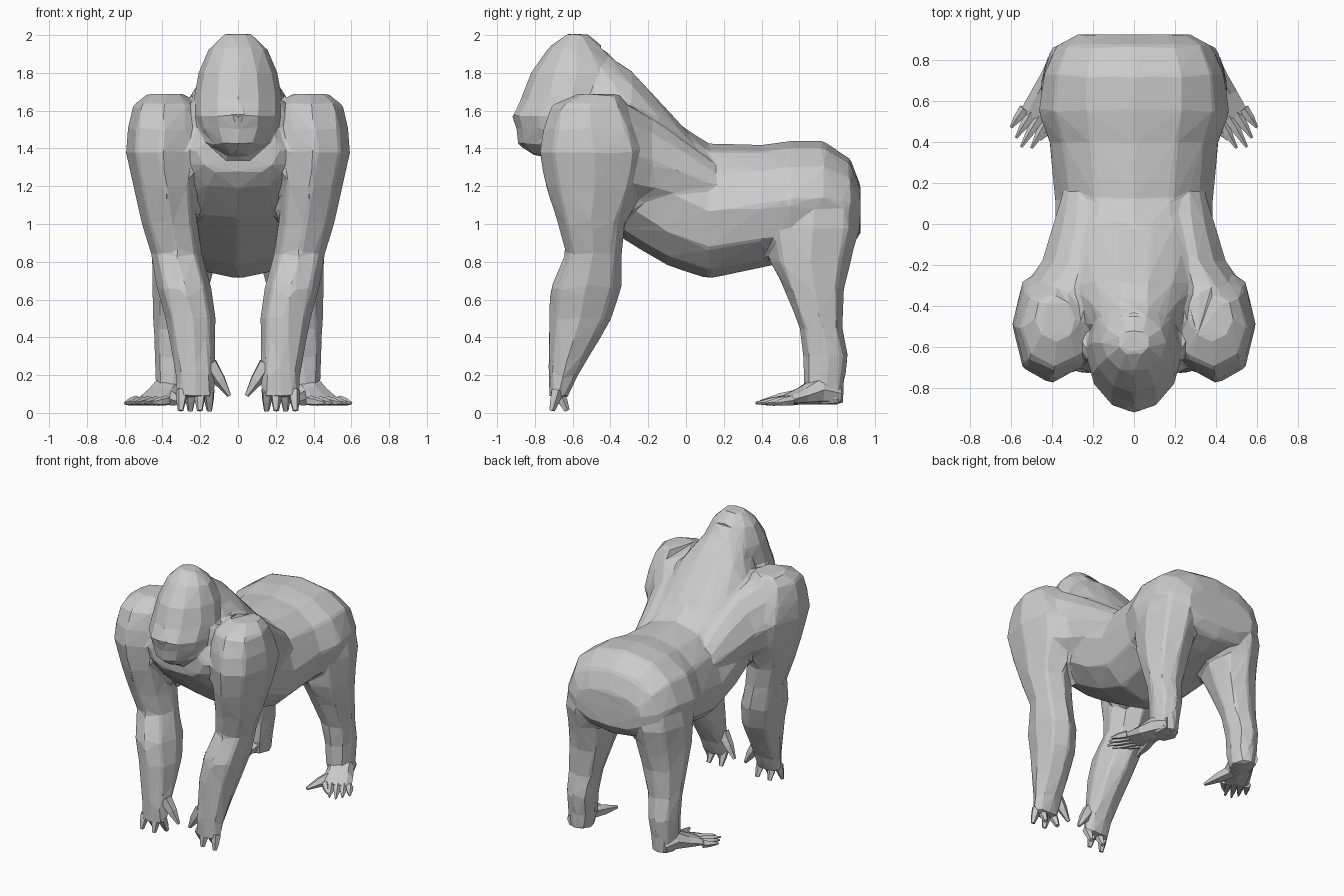
import bpy, bmesh, math
from mathutils import Vector


def finish(name, bm):
    bmesh.ops.recalc_face_normals(bm, faces=bm.faces)
    me = bpy.data.meshes.new(name)
    bm.to_mesh(me)
    bm.free()
    ob = bpy.data.objects.new(name, me)
    bpy.context.collection.objects.link(ob)
    ob.modifiers.new("mirror", 'MIRROR').use_mirror_merge = False
    return ob


def ring(c, u, v, n, power=2.3, taper=0.0):
    """Rounded polygon; taper narrows the +v side."""
    pts = []
    for i in range(n):
        a = 2 * math.pi * i / n
        cu, sv = math.cos(a), math.sin(a)
        p = abs(cu) ** (2 / power) * (1 if cu > 0 else -1)
        q = abs(sv) ** (2 / power) * (1 if sv > 0 else -1)
        pts.append(Vector(c) + Vector(u) * p * (1 - taper * max(q, 0)) + Vector(v) * q)
    return pts


def loft(bm, rings):
    vs = [[bm.verts.new(p) for p in r] for r in rings]
    n = len(vs[0])
    for a, b in zip(vs, vs[1:]):
        for i in range(n):
            bm.faces.new((a[i], a[(i + 1) % n], b[(i + 1) % n], b[i]))
    bm.faces.new(vs[0])
    bm.faces.new(vs[-1])


def digit(bm, a, b, r, tip=0.25, n=5):
    a, b = Vector(a), Vector(b)
    d = (b - a).normalized()
    u = d.orthogonal().normalized()
    w = d.cross(u)
    m = a.lerp(b, 0.5)
    loft(bm, [ring(c, u * k, w * k, n, 2) for c, k in ((a, r), (m, r * 0.8), (b, r * tip))])


def lengthwise(bm, rows, n):
    """Rows of y, top z, bottom z, half width, narrowing of the top, x."""
    loft(bm, [ring((x, y, (t + b) / 2), (w, 0, 0), (0, 0, (t - b) / 2), n, 2.3, k)
              for y, t, b, w, k, x in rows])


def limb(bm, rows, n=8):
    """Rows of z, x, y, half width in x, half depth in y."""
    loft(bm, [ring((x, y, z), (rx, 0, 0), (0, ry, 0), n, 2.2) for z, x, y, rx, ry in rows])


body = bmesh.new()

# Torso
lengthwise(body, [(0.925, 1.20, 0.95, 0.28, 0, 0), (0.87, 1.345, 0.87, 0.38, 0.05, 0),
                  (0.73, 1.44, 0.83, 0.44, 0.05, 0), (0.55, 1.44, 0.80, 0.47, 0.1, 0),
                  (0.40, 1.42, 0.77, 0.415, 0.1, 0), (0.12, 1.425, 0.71, 0.385, 0.12, 0),
                  (-0.10, 1.57, 0.78, 0.385, 0.3, 0), (-0.30, 1.78, 0.90, 0.40, 0.6, 0),
                  (-0.48, 1.80, 1.02, 0.40, 0.6, 0), (-0.66, 1.62, 1.18, 0.30, 0.3, 0),
                  (-0.73, 1.50, 1.27, 0.22, 0, 0)], 12)

# Nape running from the crown down to the back
lengthwise(body, [(-0.57, 1.99, 1.45, 0.17, 0.4, 0), (-0.44, 1.92, 1.40, 0.25, 0.35, 0),
                  (-0.29, 1.82, 1.35, 0.31, 0.4, 0), (0.04, 1.46, 1.2, 0.30, 0.25, 0)], 10)

# Shoulder blade joining arm and back
lengthwise(body, [(-0.52, 1.68, 1.15, 0.17, 0.2, 0.40), (-0.36, 1.67, 1.15, 0.20, 0.25, 0.37),
                  (-0.18, 1.57, 1.10, 0.19, 0.3, 0.26), (0.15, 1.33, 1.10, 0.12, 0.3, 0.23)], 10)

# Head: z, front y, back y, half width
head = [(1.36, -0.80, -0.62, 0.07), (1.42, -0.89, -0.50, 0.155), (1.51, -0.90, -0.42, 0.215),
        (1.57, -0.925, -0.38, 0.23), (1.66, -0.875, -0.33, 0.235), (1.80, -0.825, -0.33, 0.21),
        (1.93, -0.73, -0.43, 0.155), (2.007, -0.64, -0.52, 0.075)]
loft(body, [ring((0, (f + b) / 2, z), (w, 0, 0), (0, (b - f) / 2, 0), 12, 1.85)
            for z, f, b, w in head])

# Arm with shoulder
limb(body, [(1.69, 0.38, -0.46, 0.10, 0.11), (1.63, 0.39, -0.51, 0.165, 0.20), (1.50, 0.40, -0.50, 0.185, 0.26),
            (1.38, 0.405, -0.49, 0.19, 0.29),
            (1.20, 0.385, -0.49, 0.17, 0.255), (1.00, 0.36, -0.50, 0.15, 0.18),
            (0.84, 0.325, -0.49, 0.135, 0.15), (0.66, 0.285, -0.53, 0.145, 0.19),
            (0.50, 0.25, -0.56, 0.135, 0.17), (0.20, 0.225, -0.65, 0.105, 0.08),
            (0.08, 0.225, -0.675, 0.10, 0.05)])

# Leg
limb(body, [(1.24, 0.22, 0.68, 0.15, 0.16), (1.13, 0.265, 0.67, 0.165, 0.235), (0.98, 0.275, 0.67, 0.18, 0.255),
            (0.80, 0.285, 0.66, 0.17, 0.215),
            (0.65, 0.305, 0.68, 0.15, 0.16), (0.45, 0.33, 0.715, 0.12, 0.115),
            (0.30, 0.34, 0.74, 0.105, 0.12), (0.15, 0.345, 0.73, 0.095, 0.11), (0.045, 0.345, 0.74, 0.085, 0.095)])

# Fuse the body into one skin with broad flat facets
ob = finish("body", body)
m = ob.modifiers.new("fuse", 'REMESH')
m.mode, m.voxel_size = 'VOXEL', 0.018
m = ob.modifiers.new("relax", 'SMOOTH')
m.factor, m.iterations = 0.5, 5
m = ob.modifiers.new("facets", 'DECIMATE')
m.ratio, m.use_symmetry, m.symmetry_axis = 0.025, True, 'X'

# Nose
bm = bmesh.new()
loft(bm, [ring((0, y, z), (w, 0, 0), (0, 0.02, 0.0), 6, 2)
          for y, z, w in ((-0.85, 1.66, 0.04), (-0.895, 1.58, 0.055), (-0.89, 1.54, 0.03))])
ob = finish("nose", bm)
ob.modifiers.clear()

# Fingers and thumb
bm = bmesh.new()
for i in range(4):
    x = 0.155 + 0.047 * i
    digit(bm, (x, -0.68, 0.12), (x + 0.004 * (i - 1), -0.63 - 0.08 * (i % 2), 0.012), 0.034, 0.45)
digit(bm, (0.15, -0.65, 0.26), (0.045, -0.64, 0.09), 0.045)
finish("fingers", bm)

# Foot: x, y, half width, top z
bm = bmesh.new()
across = Vector((0.93, 0.37, 0))
foot = [(0.345, 0.80, 0.07, 0.16), (0.37, 0.70, 0.09, 0.20), (0.41, 0.61, 0.10, 0.14),
        (0.465, 0.51, 0.10, 0.085)]
loft(bm, [ring((x, y, (t + 0.045) / 2), across * w, (0, 0, (t - 0.045) / 2), 8, 2.6, 0.2)
          for x, y, w, t in foot])
finish("foot", bm)

# Toes
bm = bmesh.new()
for i, (x, y) in enumerate(((0.46, 0.41), (0.50, 0.37), (0.55, 0.375), (0.575, 0.42), (0.60, 0.47))):
    b = Vector((0.455, 0.53, 0.065)) + across * (i - 2) * 0.042
    digit(bm, b, (x, y, 0.052), 0.028)
digit(bm, (0.36, 0.62, 0.085), (0.30, 0.39, 0.055), 0.045)
finish("toes", bm)
